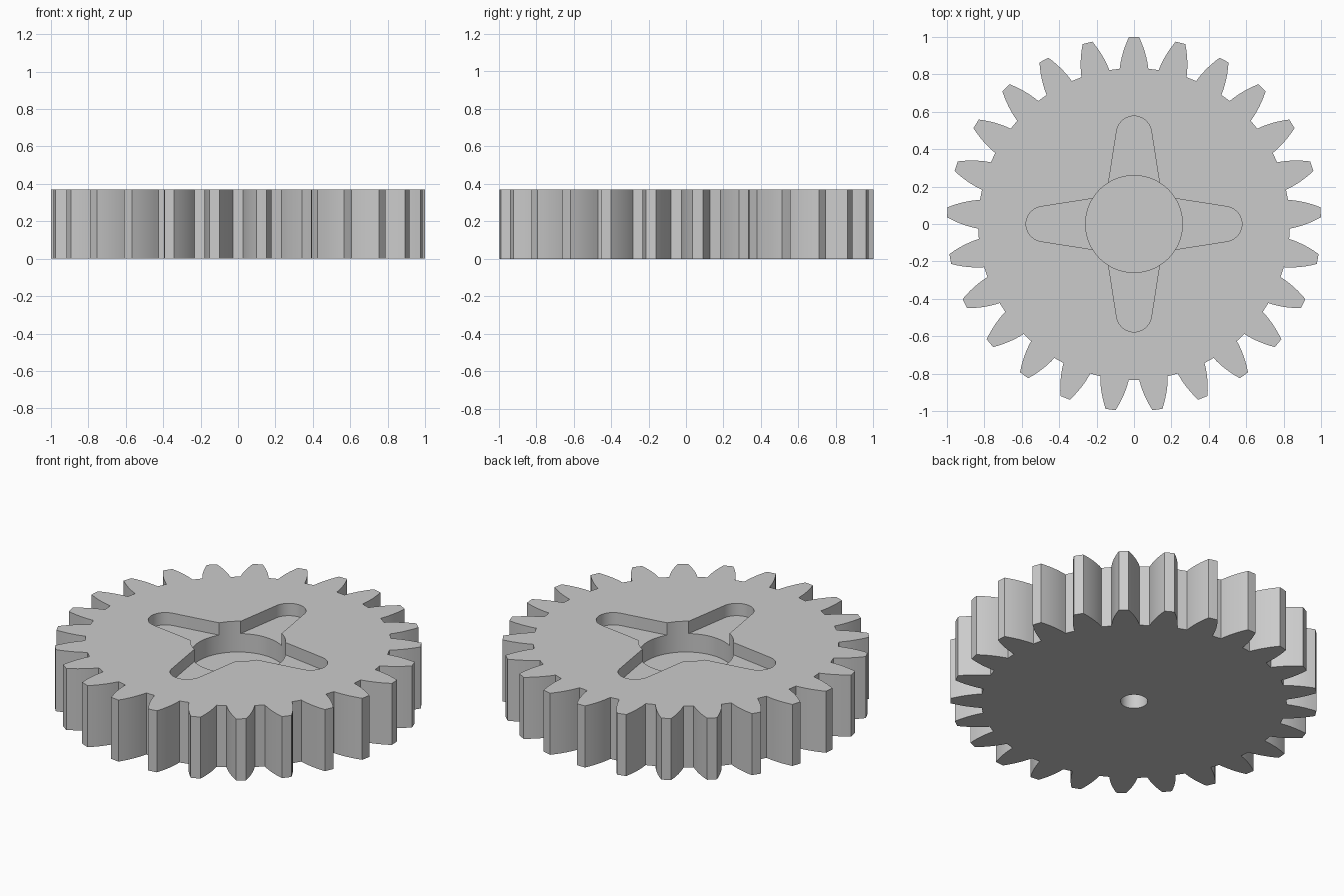
import bpy, bmesh
from math import sin, cos, asin, pi, sqrt

cube = bpy.data.objects.get("Cube")
if cube:
    bpy.data.objects.remove(cube, do_unlink=True)

TEETH = 25
MODULE = 2 / (TEETH + 2)
THICK = 5 * MODULE
ROOT = 1 - 2.25 * MODULE

steel = bpy.data.materials.new("plain grey")
steel.use_nodes = True
GREY = (0.6, 0.6, 0.6, 1)
steel.diffuse_color = GREY
steel.node_tree.nodes["Principled BSDF"].inputs["Base Color"].default_value = GREY


def prism(name, outline, low, high):
    """Closed prism over a counter-clockwise outline, all faces turned outward."""
    bm = bmesh.new()
    lower = [bm.verts.new((x, y, low)) for x, y in outline]
    upper = [bm.verts.new((x, y, high)) for x, y in outline]
    bm.faces.new(lower[::-1])
    bm.faces.new(upper)
    for i in range(len(outline)):
        bm.faces.new((lower[i - 1], lower[i], upper[i], upper[i - 1]))
    bm.normal_update()
    mesh = bpy.data.meshes.new(name)
    bm.to_mesh(mesh)
    bm.free()
    mesh.materials.append(steel)
    obj = bpy.data.objects.new(name, mesh)
    bpy.context.collection.objects.link(obj)
    return obj


def arc(radius, start, end, steps, centre=(0, 0)):
    angles = [start + (end - start) * i / steps for i in range(steps + 1)]
    return [(centre[0] + radius * cos(a), centre[1] + radius * sin(a)) for a in angles]


def ring(points, count, start):
    """Repeat an outline segment around the axis."""
    result = []
    for i in range(count):
        c, s = cos(start + i * 2 * pi / count), sin(start + i * 2 * pi / count)
        result += [(x * c - y * s, x * s + y * c) for x, y in points]
    return result


# One tooth pointing along +x, its bulging flank mirrored about the axis
flank = []
for i in range(7):
    t = i / 6
    r = ROOT + (1 - ROOT) * t
    half = 0.077 - 0.02 * t - 0.03 * t * t
    flank.append((sqrt(r * r - half * half), half))
tooth = [(x, -y) for x, y in flank] + [(1, 0)] + flank[::-1]
gear = prism("gear", ring(tooth, TEETH, pi / 2), 0, THICK)

# Cutters: a round hub pocket, a shallow cross of tapered slots, a blind bore below
tilt = asin(0.157)
slot = arc(0.094, -pi / 2 + tilt, pi / 2 - tilt, 20, (0.483, 0)) + [(0.1475, 0.1475)]
cutters = [
    prism("hub_cutter", arc(3.5 * MODULE, 0, 2 * pi, 64)[:-1], THICK / 2, THICK + 0.15),
    prism("cross_cutter", ring(slot, 4, 0), THICK - MODULE, THICK + 0.1),
    prism("bore_cutter", arc(MODULE, 0, 2 * pi, 40)[:-1], -0.1, 1.5 * MODULE),
]

bpy.context.view_layer.objects.active = gear
gear.select_set(True)
for cutter in cutters:
    mod = gear.modifiers.new("cut", "BOOLEAN")
    mod.operation, mod.solver, mod.object = "DIFFERENCE", "EXACT", cutter
    bpy.ops.object.modifier_apply(modifier=mod.name)
    bpy.data.objects.remove(cutter, do_unlink=True)

bpy.ops.object.shade_smooth_by_angle(angle=pi / 9)
